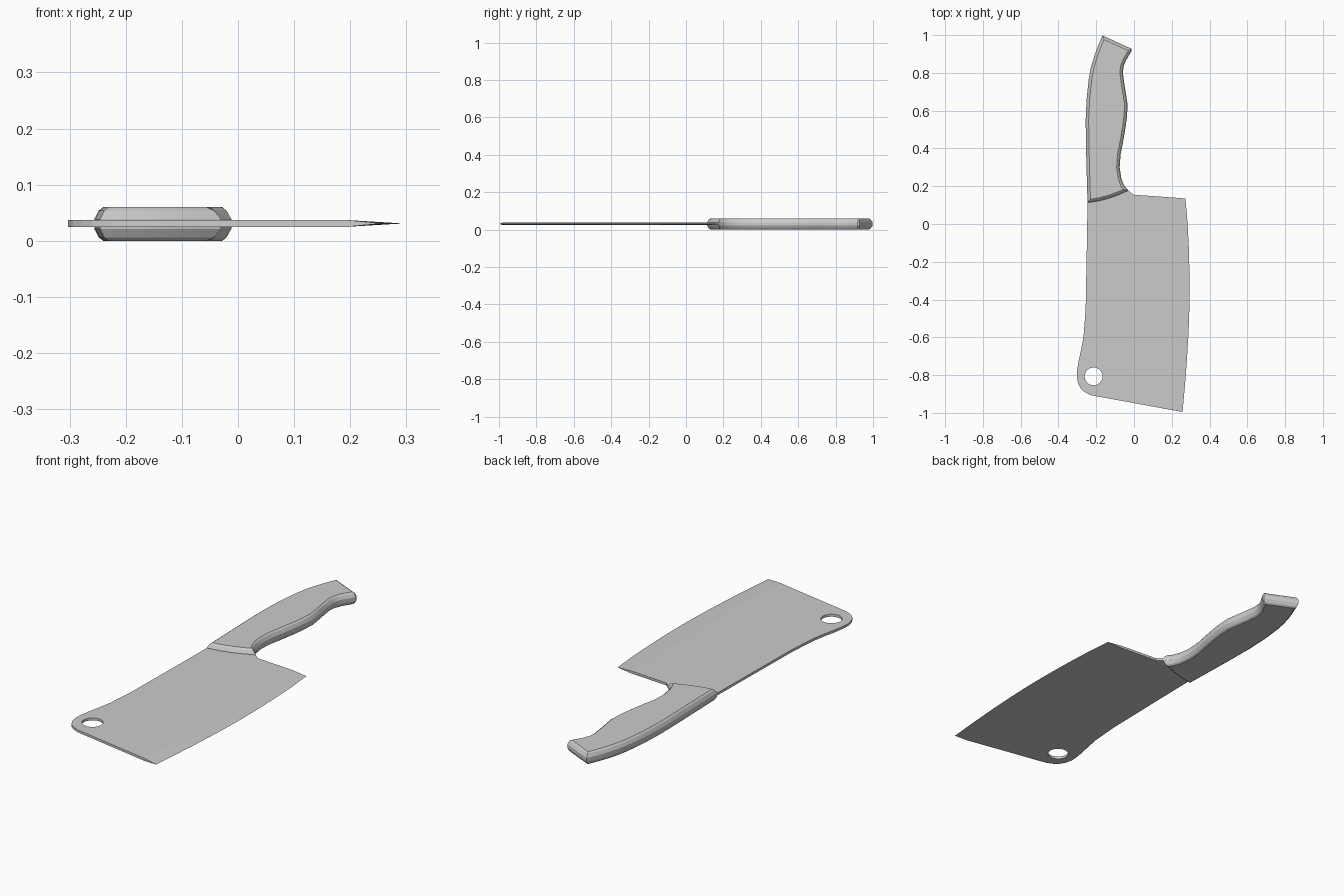
import bpy, bmesh, math
from mathutils import Vector

cube = bpy.data.objects.get("Cube")
if cube:
    bpy.data.objects.remove(cube, do_unlink=True)

MID = 0.031  # height of the centre plane

steel = bpy.data.materials.new("plain grey")
steel.use_nodes = True
GREY = (0.6, 0.6, 0.6, 1)
steel.diffuse_color = GREY
steel.node_tree.nodes["Principled BSDF"].inputs["Base Color"].default_value = GREY


def finish(bm, name):
    bmesh.ops.recalc_face_normals(bm, faces=bm.faces)
    mesh = bpy.data.meshes.new(name)
    bm.to_mesh(mesh)
    bm.free()
    obj = bpy.data.objects.new(name, mesh)
    bpy.context.collection.objects.link(obj)
    mesh.materials.append(steel)
    return obj


def activate(obj):
    bpy.ops.object.select_all(action='DESELECT')
    obj.select_set(True)
    bpy.context.view_layer.objects.active = obj


def inset(points, d):
    """Offset a counter-clockwise outline inwards with mitred corners."""
    pts = [Vector(p) for p in points]
    out = []
    for i, p in enumerate(pts):
        a = (p - pts[i - 1]).normalized()
        b = (pts[(i + 1) % len(pts)] - p).normalized()
        na, nb = Vector((-a.y, a.x)), Vector((-b.y, b.x))
        out.append(p + (na + nb) * d / max(1 + na.dot(nb), 0.5))
    return out


# Blade: flat slab with a wedge ground along the cutting edge
HALF = 0.006
GRIND = 0.195
edge = [(.257, -.995), (.27, -.85), (.28, -.72), (.289, -.57), (.294, -.42),
        (.294, -.27), (.29, -.12), (.283, .013), (.272, .135)]
spine = [(-.003, .155), (-.03, .178), (-.09, .25), (-.2, .25), (-.246, .113),
         (-.25, -.13), (-.256, -.45), (-.267, -.595), (-.28, -.665),
         (-.294, -.73), (-.301, -.775), (-.303, -.81), (-.294, -.85),
         (-.28, -.873), (-.26, -.891), (-.225, -.907)]
grind = [(GRIND, y) for x, y in edge]
grind[0], grind[-1] = (GRIND, -.984), (GRIND, .141)

bm = bmesh.new()
tip = [bm.verts.new((x, y, MID)) for x, y in edge]
sides = []
for s in (1, -1):
    body = [bm.verts.new((x, y, MID + s * HALF)) for x, y in grind + spine]
    bm.faces.new(body)
    for i in range(len(tip) - 1):
        bm.faces.new((body[i], tip[i], tip[i + 1], body[i + 1]))
    sides.append(body)
top, low = sides
n, e = len(top), len(edge)
for i in range(e - 1, n):
    j = (i + 1) % n
    bm.faces.new((top[i], top[j], low[j], low[i]))
for i in (0, e - 1):
    bm.faces.new((top[i], low[i], tip[i]))
blade = finish(bm, "blade")

# Hanging hole
bpy.ops.mesh.primitive_cylinder_add(vertices=32, radius=0.047, depth=0.1,
                                    location=(-.214, -.807, MID))
cutter = bpy.context.object
cutter.name = "hole_cutter"
cutter.hide_render = True
activate(blade)
mod = blade.modifiers.new("hole", 'BOOLEAN')
mod.operation, mod.solver, mod.object = 'DIFFERENCE', 'EXACT', cutter
bpy.ops.object.modifier_apply(modifier=mod.name)
bpy.data.objects.remove(cutter, do_unlink=True)

# Handle: curved grip outline stacked in rings with chamfered rims
grip = [(-.246, .113), (-.185, .122), (-.13, .137), (-.08, .155), (-.03, .177),
        (-.053, .205), (-.067, .24), (-.076, .30), (-.071, .368), (-.058, .435),
        (-.045, .51), (-.037, .57), (-.034, .632), (-.041, .68), (-.05, .735),
        (-.059, .80), (-.055, .835), (-.043, .865), (-.012, .918), (-.014, .928),
        (-.167, .998), (-.19, .945), (-.21, .89), (-.228, .83), (-.24, .765),
        (-.251, .66), (-.256, .55), (-.254, .40), (-.25, .25)]
rings = [(-.030, .016), (-.024, .008), (-.009, 0), (.009, 0), (.024, .008), (.030, .016)]
bm = bmesh.new()
loops = [[bm.verts.new((p.x, p.y, MID + z)) for p in inset(grip, d)] for z, d in rings]
for a, b in zip(loops, loops[1:]):
    for i in range(len(a)):
        j = (i + 1) % len(a)
        bm.faces.new((a[i], a[j], b[j], b[i]))
bm.faces.new(loops[0])
bm.faces.new(loops[-1])
handle = finish(bm, "handle")
handle.location.z = -0.001
activate(handle)
bpy.ops.object.shade_smooth_by_angle(angle=math.radians(22))
